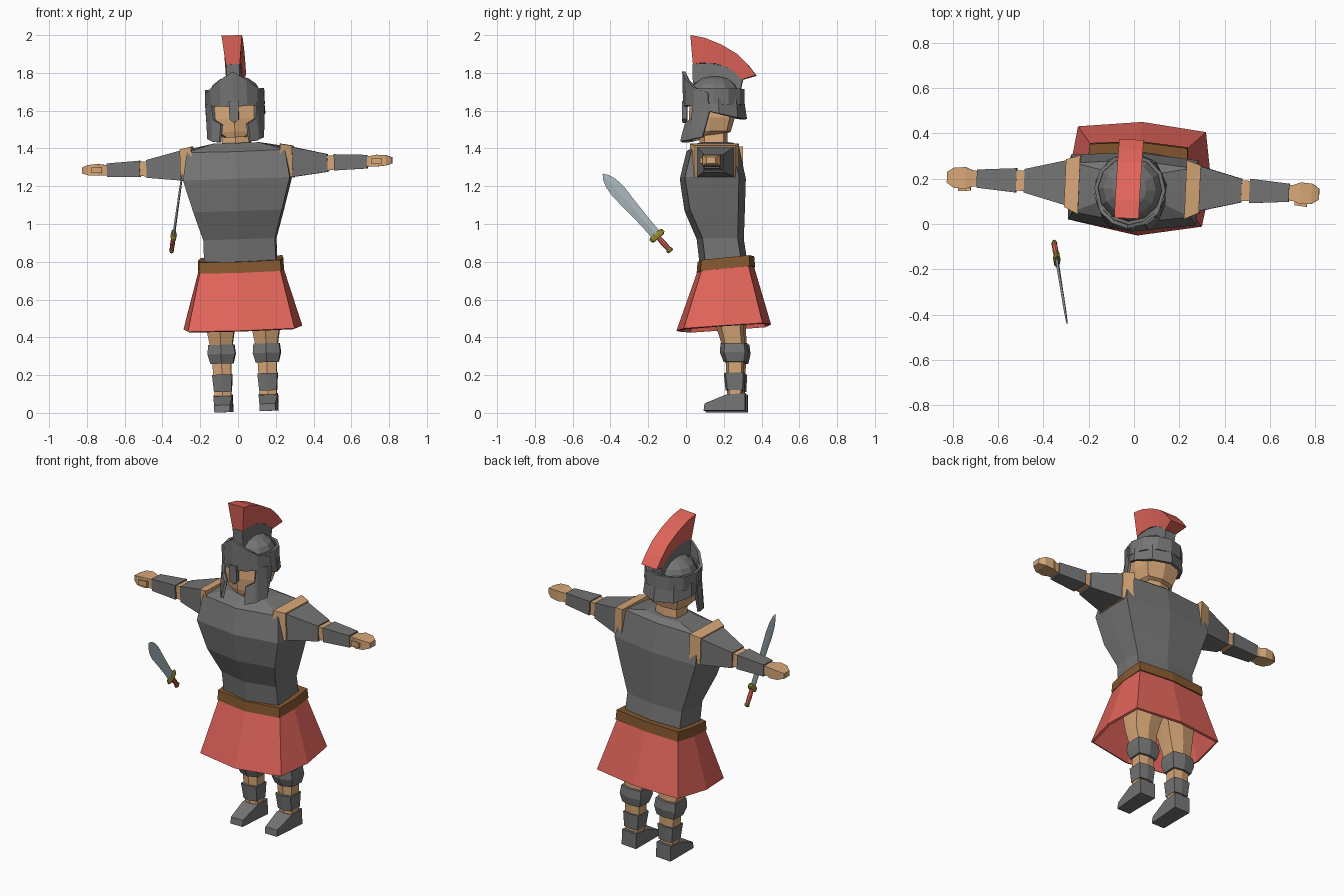
import bpy, bmesh, math
from mathutils import Matrix, Vector

if "Cube" in bpy.data.objects:
    bpy.data.objects.remove(bpy.data.objects["Cube"])


def mat(name, r, g, b):
    m = bpy.data.materials.new(name)
    lin = [((c / 255 + 0.055) / 1.055) ** 2.4 for c in (r, g, b)]
    m.diffuse_color = (*lin, 1)
    m.use_nodes = True
    m.node_tree.nodes["Principled BSDF"].inputs["Base Color"].default_value = m.diffuse_color
    return m


RED = mat("red cloth", 224, 100, 90)
GREY = mat("dark steel", 116, 116, 116)
SKIN = mat("skin", 215, 167, 120)
BROWN = mat("brown leather", 134, 88, 48)
BLADE = mat("bright steel", 178, 192, 198)
GOLD = mat("old gold", 150, 142, 52)

# the whole figure stands slightly tilted and turned
POSE = (Matrix.Translation((0.04, 0.18, 0)) @ Matrix.Rotation(math.radians(-2.6), 4, 'Z')
        @ Matrix.Rotation(math.radians(-1.9), 4, 'Y') @ Matrix.Translation((0, -0.18, 0)))


def finish(name, bm, material, mirror=False, thick=0, matrix=POSE):
    bmesh.ops.recalc_face_normals(bm, faces=bm.faces)
    me = bpy.data.meshes.new(name)
    bm.to_mesh(me)
    bm.free()
    me.materials.append(material)
    ob = bpy.data.objects.new(name, me)
    bpy.context.collection.objects.link(ob)
    ob.matrix_world = matrix
    if mirror:
        ob.modifiers.new("mirror", 'MIRROR')
    if thick:
        s = ob.modifiers.new("thickness", 'SOLIDIFY')
        s.thickness = thick
        s.offset = 0
    return ob


def loft(name, rings, material, caps=True, closed=True, **kw):
    """Skin a list of equal-length point rings."""
    bm = bmesh.new()
    vs = [[bm.verts.new(p) for p in r] for r in rings]
    n = len(rings[0])
    for a, b in zip(vs, vs[1:]):
        for i in range(n if closed else n - 1):
            j = (i + 1) % n
            bm.faces.new((a[i], a[j], b[j], b[i]))
    if caps and closed:
        bm.faces.new(vs[0])
        bm.faces.new(vs[-1])
    return finish(name, bm, material, **kw)


def ring(z, hw, yf, yb, bulge=0.04, side=1.02, tilt=0.0, cx=0.0):
    """Eight-sided body section, pointed in front and behind."""
    mid = (yf + yb) / 2
    right = [(hw, yf + bulge), (hw * side, mid), (hw, yb - bulge * 0.6)]
    pts = [(0, yf)] + right + [(0, yb)] + [(-x, y) for x, y in reversed(right)]
    return [(x + cx, y, z + tilt * (y - mid)) for x, y in pts]


def across(x, zc, h, yc, w):
    """Rectangular arm section."""
    return [(x, yc + sy * w, zc + sz * h) for sy, sz in ((-1, -1), (1, -1), (1, 1), (-1, 1))]


def circle(z, r, yc=0.15, n=12):
    return [(r * math.sin(2 * math.pi * i / n), yc - r * math.cos(2 * math.pi * i / n), z) for i in range(n)]


def arc(name, cols, material=GREY):
    """Curved helmet plate: columns of (degrees from front, r low, z low, r high, z high)."""
    def at(d, r, z):
        return (r * math.sin(math.radians(d)), 0.15 - r * math.cos(math.radians(d)), z)
    return loft(name, [[at(d, rl, zl), at(d, rh, zh)] for d, rl, zl, rh, zh in cols], material,
                closed=False, mirror=True, thick=0.016)


# torso armour
loft("breastplate", [ring(0.79, .19, .07, .325), ring(0.92, .19, .055, .305),
                     ring(1.07, .235, -.01, .31), ring(1.24, .283, -.035, .315),
                     ring(1.395, .26, 0, .28, tilt=.08), ring(1.43, .12, .06, .25)], GREY)

# belt and skirt
loft("belt", [ring(.757, .217, .055, .365, .03, 1.05, .1), ring(.815, .215, .06, .36, .03, 1.05, .1)], BROWN)
loft("skirt", [ring(.45, .278, -.045, .443, .05, 1.11, .07), ring(.77, .205, .07, .35, .03, 1.05, .08)],
     RED, caps=False, thick=.014)

# legs, built on one side and mirrored
LX = 0.12
loft("thigh", [ring(.34, .055, .2, .315, .02, cx=LX), ring(.45, .074, .165, .312, .03, cx=LX),
               ring(.62, .098, .13, .325, .03, cx=.1), ring(.75, .1, .1, .32, .03, cx=.1)], SKIN, mirror=True)
loft("knee_guard", [ring(.265, .06, .205, .325, .02, cx=LX), ring(.315, .073, .185, .336, .025, cx=LX),
                    ring(.365, .068, .187, .33, .025, cx=LX)], GREY, mirror=True)
loft("calf", [ring(.07, .043, .225, .305, .015, cx=LX), ring(.28, .05, .215, .312, .015, cx=LX)],
     SKIN, mirror=True)
loft("shin_guard", [ring(.115, .046, .215, .314, .012, cx=LX), ring(.207, .053, .205, .318, .012, cx=LX)],
     GREY, mirror=True)
foot = [(.1, .007), (.32, .007), (.32, .1), (.22, .092), (.105, .045)]
loft("boot", [[(LX + s * (.05 if y > .15 else .042), y, z) for y, z in foot] for s in (-1, 1)], GREY, mirror=True)

# arms, built on one side and mirrored
AY = 0.167
loft("shoulder", [across(.235, 1.333, .085, .16, .13), across(.298, 1.322, .084, .165, .105)], SKIN, mirror=True)
loft("sleeve_plate", [across(.292, 1.32, .08, AY, .1), across(.48, 1.308, .047, AY, .052)], GREY, mirror=True)
loft("elbow", [across(.47, 1.308, .041, AY, .046), across(.53, 1.31, .036, AY, .044)], SKIN, mirror=True)
loft("forearm_plate", [across(.515, 1.31, .043, AY, .054), across(.69, 1.308, .036, AY, .04)], GREY, mirror=True)
loft("hand", [across(.68, 1.308, .028, AY, .033), across(.71, 1.31, .028, AY, .036),
              across(.74, 1.312, .031, AY, .048), across(.79, 1.312, .027, AY, .045),
              across(.822, 1.311, .016, AY, .024)], SKIN, mirror=True)
loft("thumb", [across(.715, 1.31, .016, .135, .022), across(.77, 1.31, .014, .126, .018)], SKIN, mirror=True)

# neck and head
loft("neck", [ring(1.40, .078, .07, .22, .03), ring(1.52, .066, .07, .215, .03)], SKIN)
loft("head", [ring(1.46, .045, .025, .17, .02, 1.4), ring(1.49, .085, .018, .235, .03, 1.15),
              ring(1.56, .105, .012, .255, .035, 1.12), ring(1.68, .108, .02, .26, .04, 1.12)], SKIN)

# helmet
loft("helmet_dome", [circle(1.64, .143), circle(1.69, .141), circle(1.74, .115),
                     circle(1.77, .075), circle(1.783, .03)], GREY)
arc("helmet_band", [(d, .15, 1.63, .149, 1.715) for d in range(0, 181, 30)])
arc("brow_plate", [(0, .16, 1.62, .165, 1.808), (25, .157, 1.625, .16, 1.765),
                   (50, .155, 1.625, .156, 1.72), (80, .153, 1.63, .152, 1.69)])
arc("neck_guard", [(70, .15, 1.60, .148, 1.66), (100, .153, 1.58, .148, 1.66),
                   (140, .157, 1.56, .147, 1.66), (180, .163, 1.555, .147, 1.66)])
arc("cheek_guard", [(24, .19, 1.435, .164, 1.53), (43, .175, 1.44, .158, 1.555), (47, .168, 1.445, .155, 1.64),
                    (68, .155, 1.455, .153, 1.64), (76, .15, 1.53, .152, 1.64), (82, .15, 1.59, .152, 1.64)])
nose = [(-.026, 1.65), (-.024, 1.555), (0, 1.535), (.024, 1.555), (.026, 1.65)]
loft("nose_guard", [[(x, y, z) for x, z in nose] for y in (-.022, .004)], GREY)


def fin(name, stations, lo, hi, material):
    """Arched fin; stations are (y low, z low, y high, z high)."""
    loft(name, [[(-lo, a, b), (lo, a, b), (hi, c, d), (-hi, c, d)] for a, b, c, d in stations], material)


fin("crest_holder", [(.035, 1.745, .032, 1.847), (.12, 1.76, .125, 1.852),
                     (.2, 1.74, .215, 1.832), (.285, 1.70, .3, 1.772)], .034, .034, GREY)
fin("crest", [(.035, 1.845, .022, 2.0), (.08, 1.853, .10, 1.985), (.15, 1.85, .19, 1.948),
              (.22, 1.828, .27, 1.90), (.26, 1.80, .325, 1.845), (.295, 1.765, .37, 1.787)], .037, .054, RED)

# sword, floating beside the figure: length on local z, width on local y
start, tip = Vector((-.352, -.083, .857)), Vector((-.295, -.44, 1.265))
d = (tip - start).normalized()
xa = (Vector((1, 0, 0)) - d * d.x).normalized()
ya = d.cross(xa)
SWORD = Matrix.Translation(start) @ Matrix((xa, ya, d)).transposed().to_4x4()


def rod(name, sections, material, n=8):
    """Loft of elliptic sections (distance, half thickness, half width)."""
    loft(name, [[(t * math.cos(2 * math.pi * i / n), w * math.sin(2 * math.pi * i / n), z) for i in range(n)]
                for z, t, w in sections], material, matrix=SWORD)


L = (tip - start).length
rod("sword_blade", [(.11, .007, .027), (.2, .007, .028), (.32, .006, .034), (.42, .006, .04),
                    (.48, .005, .034), (.52, .004, .02), (L, .001, .002)], BLADE, 4)
rod("sword_grip", [(.01, .011, .013), (.05, .013, .015), (.1, .011, .013)], RED)
rod("sword_pommel", [(-.004, .01, .015), (.006, .014, .019), (.016, .01, .014)], GOLD)
rod("sword_guard", [(.092, .012, .035), (.1, .016, .045), (.116, .016, .045), (.124, .012, .033)], GOLD)
